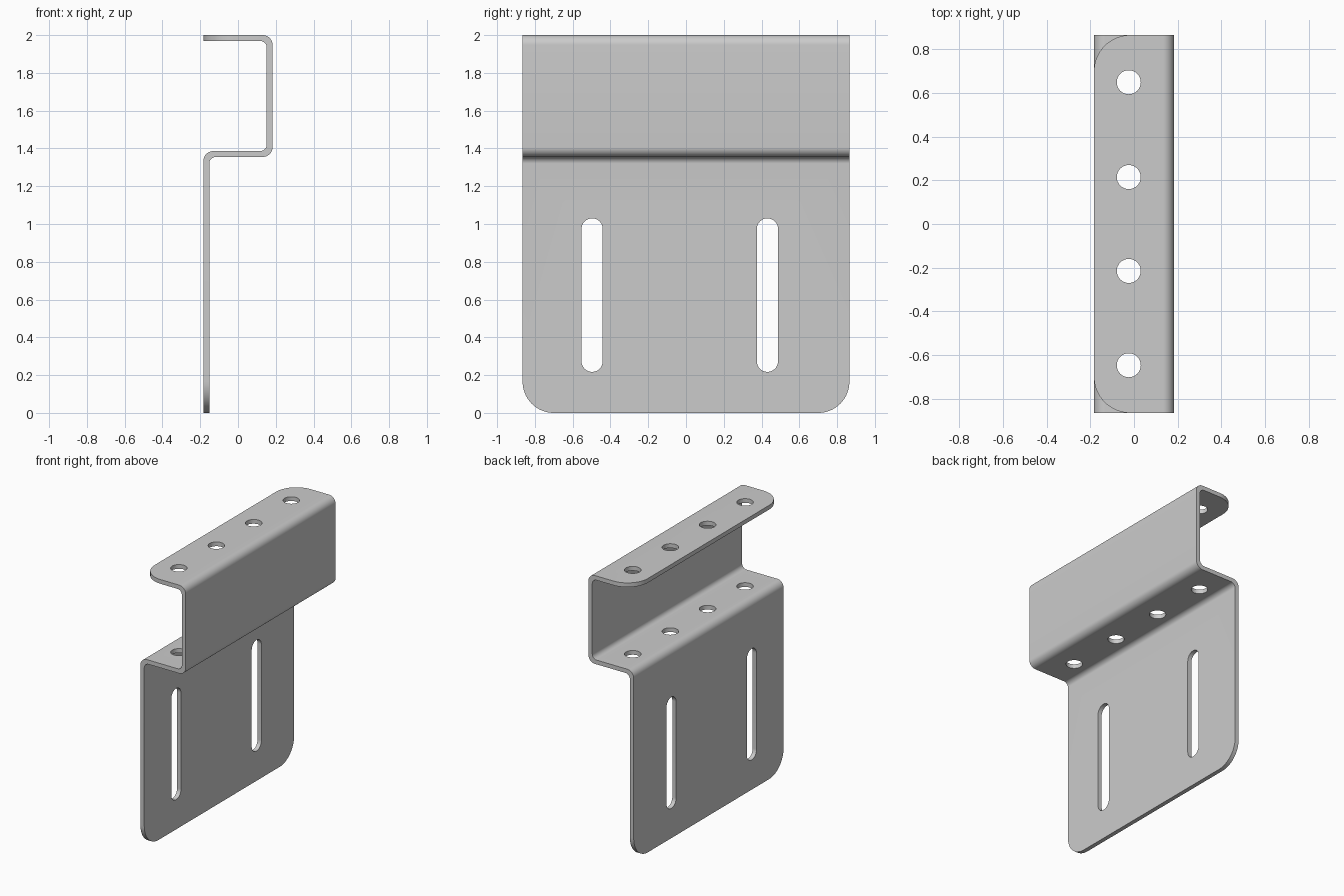
import bpy, bmesh, math
from mathutils import Vector

if "Cube" in bpy.data.objects:
    bpy.data.objects.remove(bpy.data.objects["Cube"])

W, H, X, T = 0.865, 2.0, 0.183, 0.031   # half width, height, half depth, sheet thickness
SHELF = 1.386                           # top of the middle shelf
R_IN, R_OUT, R_CORNER = 0.035, 0.052, 0.165


def rounded(points, steps=10):
    """Outline from (u, v, radius) corners, with each radius filleted (right angles)."""
    out = []
    n = len(points)
    for i, (u, v, r) in enumerate(points):
        p = Vector((u, v))
        if r == 0:
            out.append(p)
            continue
        a = (Vector(points[i - 1][:2]) - p).normalized()
        b = (Vector(points[(i + 1) % n][:2]) - p).normalized()
        c = p + (a + b) * r
        for k in range(steps + 1):
            t = k / steps * math.pi / 2
            out.append(c - b * r * math.cos(t) - a * r * math.sin(t))
    return out


def prism(name, outline, axis, lo, hi):
    """Extrude a 2D outline along an axis; remaining axes keep x, y, z order."""
    def place(p, d):
        co = [p[0], p[1]]
        co.insert(axis, d)
        return co
    bm = bmesh.new()
    ends = [[bm.verts.new(place(p, d)) for p in outline] for d in (lo, hi)]
    bm.faces.new(ends[0])
    bm.faces.new(ends[1])
    n = len(outline)
    for i in range(n):
        j = (i + 1) % n
        bm.faces.new((ends[0][i], ends[0][j], ends[1][j], ends[1][i]))
    bmesh.ops.recalc_face_normals(bm, faces=bm.faces)
    mesh = bpy.data.meshes.new(name)
    bm.to_mesh(mesh)
    bm.free()
    ob = bpy.data.objects.new(name, mesh)
    bpy.context.collection.objects.link(ob)
    return ob


def stadium(u, v0, v1, r):
    """Round-ended slot outline; equal ends give a circle."""
    pts = []
    for v, start in ((v1 - r, 0), (v0 + r, math.pi)):
        for k in range(16 + (v1 - v0 > 2 * r + 1e-4)):
            t = start + k / 16 * math.pi
            pts.append(Vector((u + r * math.cos(t), v + r * math.sin(t))))
    return pts


def corner(u, v, su, sv, r):
    """Waste outside a rounded corner at (u, v); su, sv point outward."""
    e = 0.05
    pts = [Vector((u + su * e, v + sv * e)), Vector((u + su * e, v - sv * r)),]
    cu, cv = u - su * r, v - sv * r
    for k in range(17):
        t = k / 16 * math.pi / 2
        pts.append(Vector((cu + su * r * math.cos(t), cv + sv * r * math.sin(t))))
    pts.append(Vector((u - su * r, v + sv * e)))
    return pts


# Bent sheet profile in x, z
profile = rounded([
    (-X, 0, 0), (-X + T, 0, 0), (-X + T, SHELF - T, R_IN), (X, SHELF - T, R_OUT),
    (X, H, R_OUT), (-X, H, 0), (-X, H - T, 0), (X - T, H - T, R_IN),
    (X - T, SHELF, R_IN), (-X, SHELF, R_OUT)])
bracket = prism("bent_bracket", profile, 1, -W, W)

cutters = []
# Holes through the top flange and the shelf
for y in (-0.647, -0.215, 0.215, 0.649):
    cutters.append(prism("hole_cutter", stadium(-0.024, y - 0.055, y + 0.055, 0.055), 2, 1.25, 2.1))
# Long slots in the lower plate
for y in (-0.497, 0.431):
    cutters.append(prism("slot_cutter", stadium(y, 0.217, 1.03, 0.056), 0, -0.3, 0))
# Rounded corners of the lower plate and the top flange
for s in (-1, 1):
    cutters.append(prism("plate_corner_cutter", corner(s * W, 0, s, -1, R_CORNER), 0, -0.3, 0))
    cutters.append(prism("flange_corner_cutter", corner(-X, s * W, -1, s, R_CORNER), 2, 1.8, 2.1))

for c in cutters:
    c.hide_render = True
    mod = bracket.modifiers.new("cut", 'BOOLEAN')
    mod.operation, mod.solver, mod.object = 'DIFFERENCE', 'EXACT', c

# Bake the cuts and clear the cutters
deps = bpy.context.evaluated_depsgraph_get()
mesh = bpy.data.meshes.new_from_object(bracket.evaluated_get(deps))
bracket.modifiers.clear()
bracket.data = mesh
for c in cutters:
    bpy.data.objects.remove(c)

bpy.ops.object.select_all(action='DESELECT')
bracket.select_set(True)
bpy.context.view_layer.objects.active = bracket
bpy.ops.object.shade_smooth_by_angle(angle=math.radians(30))
